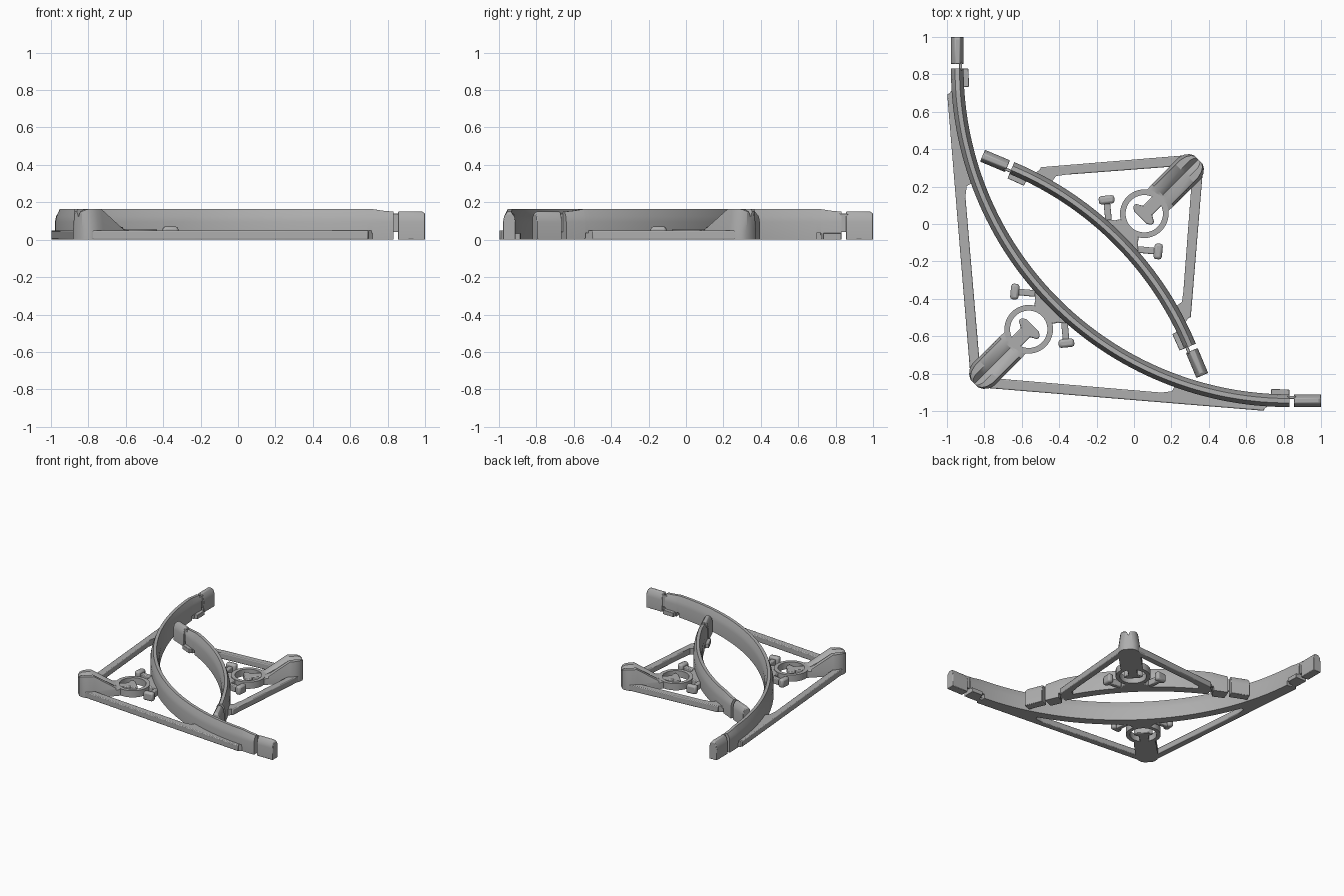
import bpy, bmesh
from math import sin, cos, radians, pi, sqrt
from mathutils import Matrix, Vector

if "Cube" in bpy.data.objects:
    bpy.data.objects.remove(bpy.data.objects["Cube"], do_unlink=True)

grey = bpy.data.materials.new("plain_grey")
grey.use_nodes = True
grey.diffuse_color = (0.42, 0.42, 0.42, 1)
grey.node_tree.nodes["Principled BSDF"].inputs["Base Color"].default_value = grey.diffuse_color

R = 1.775          # rail radius
PLATE = 0.05       # thickness of the flat frame
made = []


def loft(name, sections, place, closed=False, bevel=0.0):
    """Skin a list of matching cross-sections into one solid."""
    bm = bmesh.new()
    rows = [[bm.verts.new(p) for p in s] for s in sections]
    n = len(rows[0])
    pairs = list(zip(rows, rows[1:])) + ([(rows[-1], rows[0])] if closed else [])
    for a, b in pairs:
        for i in range(n):
            j = (i + 1) % n
            bm.faces.new((a[i], a[j], b[j], b[i]))
    if not closed:
        bm.faces.new(rows[0])
        bm.faces.new(rows[-1])
    bmesh.ops.recalc_face_normals(bm, faces=bm.faces)
    mesh = bpy.data.meshes.new(name)
    bm.to_mesh(mesh)
    bm.free()
    mesh.materials.append(grey)
    ob = bpy.data.objects.new(name, mesh)
    bpy.context.collection.objects.link(ob)
    ob.matrix_world = place
    if bevel:
        mod = ob.modifiers.new("soft_edges", 'BEVEL')
        mod.width, mod.segments, mod.limit_method = bevel, 2, 'ANGLE'
        mod.angle_limit = radians(40)
    made.append(ob)
    return ob


def prism(name, pts, z0, z1, place, bevel=0.006):
    return loft(name, [[(x, y, z) for x, y in pts] for z in (z0, z1)], place, bevel=bevel)


def bar(name, a, b, width, z0, z1, place, bevel=0.006):
    """Flat bar between two plan points."""
    a, b = Vector(a), Vector(b)
    d = (b - a).normalized()
    n = Vector((-d.y, d.x)) * width / 2
    return prism(name, [a + n, b + n, b - n, a - n], z0, z1, place, bevel)


def rail_v(u):
    return sqrt(R * R - u * u) - R


def rail_section(s, half, bottom, top):
    """Tapered rail section at arc length s; straight beyond the arc's end."""
    t = max(-half, min(half, s / R))
    extra = s - t * R
    base = Vector((R * sin(t), R * cos(t) - R, 0)) + Vector((cos(t), -sin(t), 0)) * extra
    out = Vector((sin(t), cos(t), 0))
    up = Vector((0, 0, 1))
    shape = [(-.034, bottom), (.034, bottom), (.034, .095), (.028, .125),
             (.012, top), (-.012, top), (-.028, .125), (-.034, .095)]
    return [base + out * o + up * z for o, z in shape]


def offset_box(name, s0, s1, half, o0, o1, z0, z1, place):
    """Small block that follows the rail, offset across it."""
    secs = []
    for s in (s0, s1):
        ring = rail_section(s, half, 0, .165)
        mid = (ring[0] + ring[1]) / 2
        out = (ring[1] - ring[0]).normalized()
        secs.append([mid + out * o + Vector((0, 0, z))
                     for o, z in ((o0, z0), (o1, z0), (o1, z1), (o0, z1))])
    loft(name, secs, place, bevel=0.003)


def bracket(tag, place, half, angle, length, tip):
    end = half * R
    # curved rail, lower near its ends, with a clip notch under each end
    stops = [(i / 28 * (end - .15), 0) for i in range(29)]
    stops += [(end - .136, 0), (end - .135, .035), (end - .11, .035), (end - .109, 0),
              (end - .05, 0), (end, 0)]
    full = [(-s, b) for s, b in stops[:0:-1]] + stops
    drop = lambda s: .165 - .015 * max(0, min(1, (abs(s) - end + .12) / .1))
    loft(tag + "_rail", [rail_section(s, half, b, drop(s)) for s, b in full], place)

    # post arm rising from the ring to the corner, with a groove along its top
    arm = []
    for v, w, top in ((.30, .08, .052), (.335, .083, .058), (.50, .083, .165), (.535, .083, .165),
                      (.57, .072, .165), (.592, .054, .16), (.605, .03, .15)):
        k = min(.03, w * .4)
        dip = min(.03, top - PLATE)
        arm.append([(-w, v, 0), (w, v, 0), (w, v, PLATE), (w * .8, v, top), (k, v, top),
                    (0, v, top - dip), (-k, v, top), (-w * .8, v, top), (-w, v, PLATE)])
    loft(tag + "_corner_post", arm, place)

    # ring around the hook
    c = .195
    loft(tag + "_ring", [[(r * cos(a), c + r * sin(a), z) for r, z in
                          ((.10, 0), (.13, 0), (.13, .055), (.10, .055))]
                         for a in (2 * pi * i / 40 for i in range(40))], place, closed=True)
    bar(tag + "_hook_stem", (0, .34), (0, .19), .07, 0, PLATE, place)
    prism(tag + "_hook_head", [(-.07, .18), (-.045, .165), (.045, .165), (.07, .18),
                               (.07, .2), (.035, .22), (-.035, .22), (-.07, .2)], 0, PLATE, place)

    # web between ring and rail
    prism(tag + "_ring_web", [(-.23, -.02), (.23, -.02), (.13, .025), (.085, .06), (.07, .085),
                              (-.07, .085), (-.085, .06), (-.13, .025)], 0, PLATE, place)

    for m, side in ((1, "left"), (-1, "right")):
        label = tag + "_" + side
        # straight strut from the corner to the rail
        d = Vector((sin(angle), -cos(angle)))
        n = Vector((-cos(angle), -sin(angle)))
        p = Vector((.058, .58))
        q = p + d * length
        flip = lambda pts: [(m * x, y) for x, y in pts]
        prism(label + "_strut", flip([p, q, q + n * .05, p + n * .055]), 0, PLATE, place)

        # gusset filling the narrow end between strut and rail
        g = p + d * ((tip - p.x) / d.x)
        edge = [g + n * .01, q + n * .01]
        steps = 12
        for i in range(steps + 1):
            u = q.x + (tip - q.x) * i / steps
            edge.append((u, rail_v(u)))
        lower = Vector((tip, rail_v(tip) + .03))
        mid = (g + n * .05 + lower) / 2 + Vector((.025, -.01))
        edge += [(lower.x, lower.y), mid, g + n * .05]
        prism(label + "_gusset", flip(edge), 0, PLATE, place, bevel=0)

        # peg with crosswise head beside the ring
        a, b = Vector((.11, .035)), Vector((.195, .105))
        bar(label + "_peg_neck", (m * a.x, a.y), (m * b.x, b.y), .035, 0, PLATE, place)
        t = (b - a).normalized()
        t = Vector((-t.y, t.x)) * .042
        bar(label + "_peg_head", *flip([b + t, b - t]), .045, 0, .07, place, .014)

        # separate end block, thin link and clip tab
        secs = [rail_section(m * (end + s), half, 0, h)
                for s, h in ((.025, .15), (.155, .15), (.17, .14))]
        loft(label + "_end_block", secs, place, bevel=0.004)
        offset_box(label + "_end_link", m * (end - .01), m * (end + .035), half,
                   -.026, -.01, .04, .14, place)
        offset_box(label + "_clip_tab", m * (end - .1), m * end, half,
                   -.06, -.02, 0, .035, place)


def pose(x, turn):
    return Matrix.Translation((x, x, 0)) @ Matrix.Rotation(radians(turn), 4, 'Z')


bracket("large_bracket", pose(-.425, 135), radians(45), radians(49.7), 1.495, .767)
bracket("small_bracket", pose(-.083, -45), radians(22.3), radians(40.3), .79, .47)

# smooth the curves, keep the hard edges
bpy.ops.object.select_all(action='DESELECT')
for ob in made:
    ob.select_set(True)
bpy.context.view_layer.objects.active = made[0]
bpy.ops.object.shade_smooth_by_angle(angle=radians(30))
